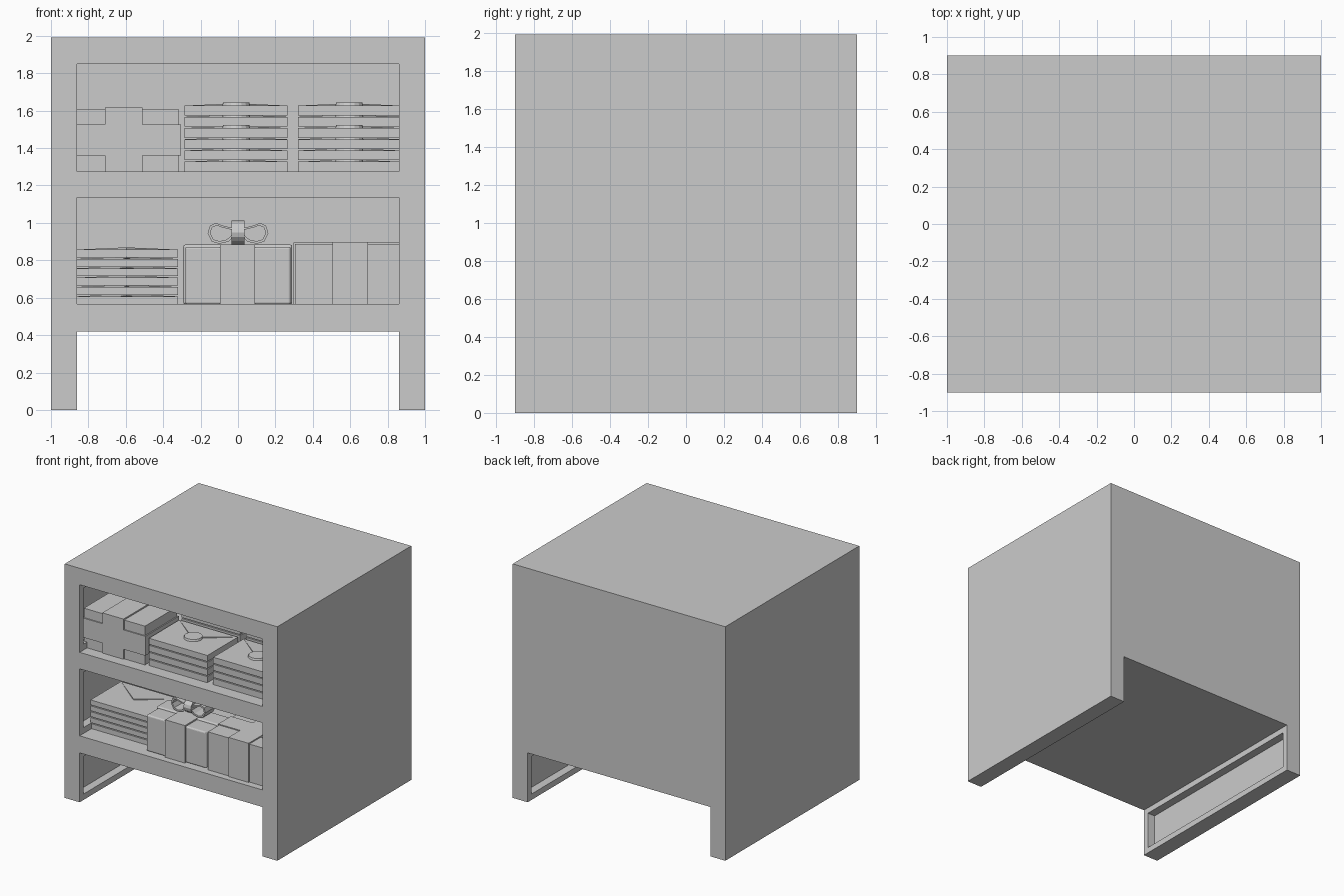
import bpy, bmesh, math
from mathutils import Matrix, Vector

if "Cube" in bpy.data.objects:
    bpy.data.objects.remove(bpy.data.objects["Cube"])


def finish(name, bm):
    bmesh.ops.recalc_face_normals(bm, faces=bm.faces)
    me = bpy.data.meshes.new(name)
    bm.to_mesh(me)
    bm.free()
    ob = bpy.data.objects.new(name, me)
    bpy.context.collection.objects.link(ob)
    return ob


def add_box(bm, x0, x1, y0, y1, z0, z1):
    m = Matrix.Translation(((x0 + x1) / 2, (y0 + y1) / 2, (z0 + z1) / 2))
    m = m @ Matrix.Diagonal((x1 - x0, y1 - y0, z1 - z0, 1))
    return bmesh.ops.create_cube(bm, size=1, matrix=m)["verts"]


def box(name, *b, bevel=0):
    bm = bmesh.new()
    add_box(bm, *b)
    ob = finish(name, bm)
    if bevel:
        mod = ob.modifiers.new("bevel", "BEVEL")
        mod.width, mod.segments = bevel, 3
    return ob


def extrude_xz(bm, pts, y0, y1):
    f = bm.faces.new([bm.verts.new((x, y0, z)) for x, z in pts])
    r = bmesh.ops.extrude_face_region(bm, geom=[f])["geom"]
    bmesh.ops.translate(bm, vec=(0, y1 - y0, 0),
                        verts=[v for v in r if isinstance(v, bmesh.types.BMVert)])


# Cabinet: slabs and back panel
slabs = [(0.42, 0.565), (1.135, 1.275), (1.85, 1.99)]
for name, (z0, z1) in zip(("bottom_shelf", "middle_shelf", "top_board"), slabs):
    box(name, -0.93, 0.93, -0.9, 0.9, z0, z1)
box("back_panel", -0.93, 0.93, 0.85, 0.9, 0.56, 1.86)

# Sides with inner recessed frames, one recess per bay
bays = [(0, 0.42), (0.565, 1.135), (1.275, 1.85)]
for side, s in (("left", -1), ("right", 1)):
    xo, xm, xi = s * 1.0, s * 0.93, s * 0.86
    box(side + "_side_panel", min(xo, xm), max(xo, xm), -0.9, 0.9, 0, 1.99)
    bm = bmesh.new()
    a, b = min(xm, xi), max(xm, xi)
    for z0, z1 in bays:
        add_box(bm, a, b, -0.9, -0.85, z0, z1)
        add_box(bm, a, b, 0.85, 0.9, z0, z1)
        add_box(bm, a, b, -0.85, 0.85, z0, z0 + 0.05)
        add_box(bm, a, b, -0.85, 0.85, z1 - 0.05, z1)
    finish(side + "_inner_frame", bm)


# Stack of envelopes with pointed flaps and optional round seals
def envelope_stack(name, cx, y, z, count, pitch, seal):
    bm = bmesh.new()
    w, d, t = 0.275, 0.41, pitch - 0.008
    for i in range(count):
        zb = z + i * pitch
        zt = zb + t
        add_box(bm, cx - w, cx + w, y, y + d, zb, zt)
        # Flap slopes up slightly from the back edge to its tip
        tip = y + d * 0.45
        top = [bm.verts.new(p) for p in ((cx - w, y + d, zt), (cx + w, y + d, zt), (cx, tip, zt + 0.012))]
        low = [bm.verts.new(v.co - Vector((0, 0, 0.01))) for v in top]
        bm.faces.new(top)
        bm.faces.new(low[::-1])
        for k in range(3):
            j = (k + 1) % 3
            bm.faces.new((top[k], low[k], low[j], top[j]))
        if seal:
            bmesh.ops.create_cone(bm, cap_ends=True, segments=16, radius1=0.075, radius2=0.07, depth=0.016,
                                  matrix=Matrix.Translation((cx, tip + 0.02, zt + 0.008)))
    finish(name, bm)


for label, cx in (("center", -0.01), ("right", 0.595)):
    envelope_stack(f"upper_{label}_front_envelopes", cx, -0.79, 1.275, 4, 0.06, True)
    envelope_stack(f"upper_{label}_back_envelopes", cx, -0.35, 1.275, 6, 0.06, True)
envelope_stack("lower_left_front_envelopes", -0.595, -0.74, 0.565, 5, 0.05, False)
envelope_stack("lower_left_back_envelopes", -0.595, -0.3, 0.565, 6, 0.05, False)

# Upper left gift: body, lengthwise ribbon and horizontal band
box("upper_gift_box", -0.89, -0.315, -0.8, -0.37, 1.275, 1.605)
box("upper_gift_ribbon", -0.71, -0.51, -0.81, -0.36, 1.275, 1.617)
box("upper_gift_band", -0.9, -0.305, -0.81, -0.36, 1.36, 1.525)

# Lower center gift with crossing ribbons
box("center_gift_box", -0.282, 0.282, -0.83, -0.37, 0.565, 0.872, bevel=0.012)
box("center_gift_ribbon", -0.095, 0.09, -0.842, -0.358, 0.565, 0.884)
box("center_gift_cross_ribbon", -0.293, 0.29, -0.68, -0.52, 0.565, 0.884, bevel=0.012)

# Bow loops and knot
bm = bmesh.new()
lobe = [(0.02, 0.93), (0.05, 0.9), (0.1, 0.888), (0.14, 0.9), (0.162, 0.945),
        (0.15, 0.985), (0.12, 1.0), (0.08, 0.985), (0.02, 0.97)]
cx, cz = 0.095, 0.945
inner = [(cx + (x - cx) * 0.8, cz + (z - cz) * 0.75) for x, z in lobe]
for s in (-1, 1):
    for i in range(len(lobe)):
        j = (i + 1) % len(lobe)
        quad = [lobe[i], lobe[j], inner[j], inner[i]]
        extrude_xz(bm, [(s * x, z) for x, z in quad], -0.67, -0.53)
finish("bow_loops", bm)
bm = bmesh.new()
bmesh.ops.create_cone(bm, cap_ends=True, segments=16, radius1=0.064, radius2=0.064, depth=0.07,
                      matrix=Matrix.Translation((0, -0.6, 0.948)) @ Matrix.Rotation(math.pi / 2, 4, 'Y')
                      @ Matrix.Diagonal((1, 1.3, 1, 1)))
finish("bow_knot", bm)

# Lower right gift
box("right_gift_box", 0.305, 0.89, -0.84, -0.37, 0.565, 0.888)
box("right_gift_ribbon", 0.505, 0.695, -0.85, -0.36, 0.565, 0.898)
box("right_gift_cross_ribbon", 0.297, 0.9, -0.69, -0.52, 0.565, 0.896)
